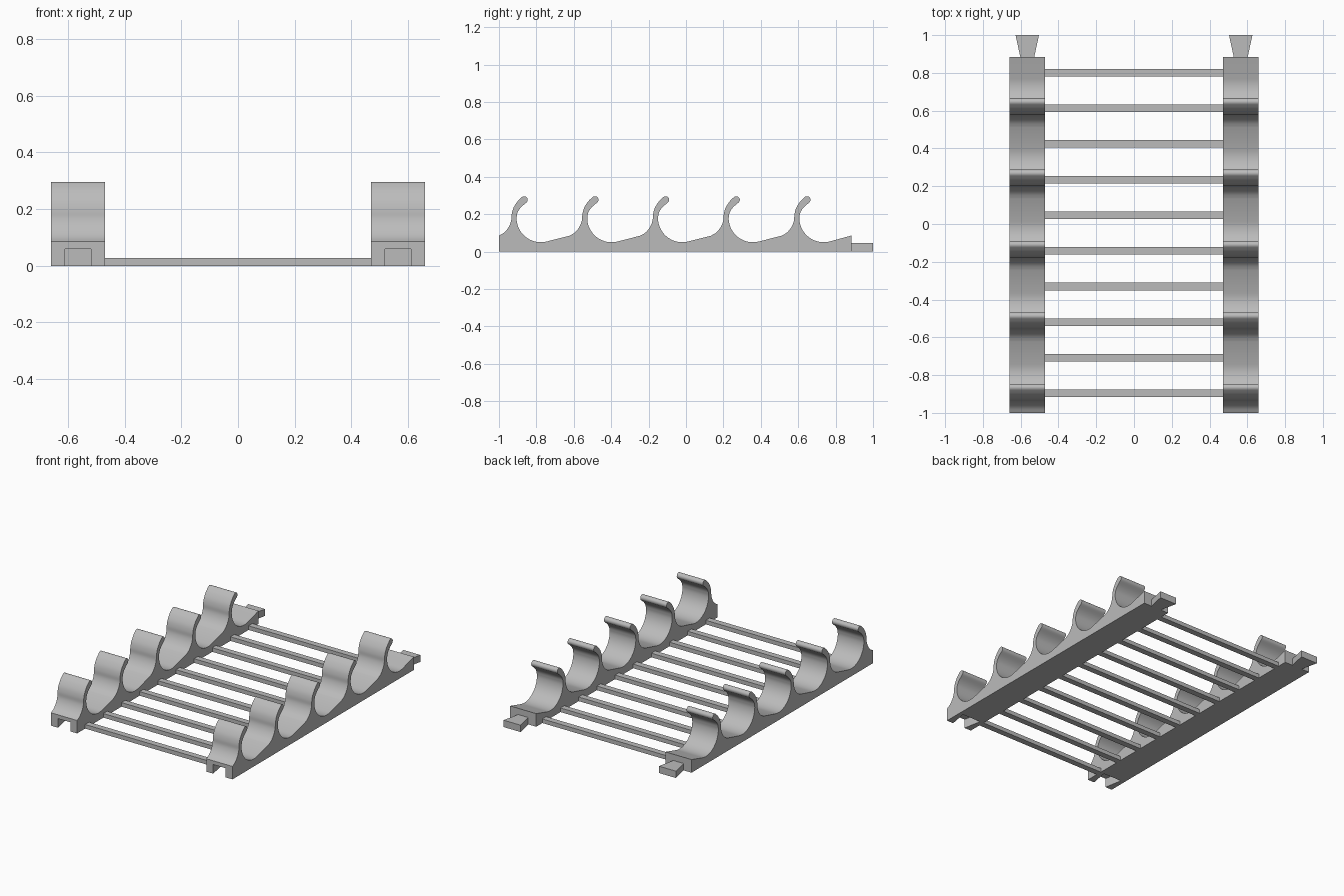
import bpy, bmesh, math
from mathutils import Vector

cube = bpy.data.objects.get("Cube")
if cube:
    bpy.data.objects.remove(cube, do_unlink=True)

PITCH, FIRST, HOOKS = 0.378, -0.776, 5
FRONT, BACK = -1.0, 0.885
RAIL_X, RAIL_W = 0.565, 0.19

grey = bpy.data.materials.new("plain_grey")
grey.use_nodes = True
colour = (0.5, 0.5, 0.5, 1)
grey.diffuse_color = colour
grey.node_tree.nodes["Principled BSDF"].inputs["Base Color"].default_value = colour


def prism(name, points, shift):
    """Extrude a closed 3D outline along shift."""
    bm = bmesh.new()
    face = bm.faces.new([bm.verts.new(p) for p in points])
    new = bmesh.ops.extrude_face_region(bm, geom=[face])["geom"]
    bmesh.ops.translate(bm, vec=shift, verts=[g for g in new if isinstance(g, bmesh.types.BMVert)])
    bmesh.ops.recalc_face_normals(bm, faces=bm.faces)
    mesh = bpy.data.meshes.new(name)
    bm.to_mesh(mesh)
    bm.free()
    mesh.materials.append(grey)
    obj = bpy.data.objects.new(name, mesh)
    bpy.context.collection.objects.link(obj)
    return obj


def spline(points, steps=4):
    """Smooth curve through the points."""
    p = [Vector(q) for q in points]
    p = [2 * p[0] - p[1]] + p + [2 * p[-1] - p[-2]]
    out = []
    for a, b, c, d in zip(p, p[1:], p[2:], p[3:]):
        for i in range(steps):
            t = i / steps
            out.append(0.5 * (2 * b + (c - a) * t + (2 * a - 5 * b + 4 * c - d) * t ** 2
                              + (3 * b - a - 3 * c + d) * t ** 3))
    return out + [p[-2]]


def arc(cy, cz, r, start, end, n):
    angles = [math.radians(start + (end - start) * i / n) for i in range(n + 1)]
    return [Vector((cy + r * math.cos(a), cz + r * math.sin(a))) for a in angles]


# One hook: outer back, rounded tip, inner curve and cradle
outer = spline([(-0.224, 0.085), (-0.195, 0.103), (-0.172, 0.132), (-0.159, 0.165),
                (-0.156, 0.2), (-0.146, 0.235), (-0.125, 0.268), (-0.103, 0.29)])
tip = arc(-0.089, 0.277, 0.019, 120, -45, 8)
inner = spline([tip[-1], (-0.106, 0.237), (-0.124, 0.21), (-0.13, 0.18)])
cradle = arc(0, 0.18, 0.13, 180, 285, 20)
hook = outer + tip + inner[1:-1] + cradle

profile = [(FRONT, 0)]
for k in range(HOOKS):
    profile += [(FIRST + k * PITCH + p.x, p.y) for p in hook]
profile += [(BACK, 0.086), (BACK, 0)]


def dovetail(name, x, y0, y1, half0, half1, z0, z1):
    outline = [(x - half0, y0, z0), (x + half0, y0, z0), (x + half1, y1, z0), (x - half1, y1, z0)]
    return prism(name, outline, (0, 0, z1 - z0))


for side, label in ((1, "left"), (-1, "right")):
    x = side * RAIL_X
    # Hooked rail with a socket cut in its front end
    rail = prism(label + "_hooked_rail", [(x - RAIL_W / 2, y, z) for y, z in profile], (RAIL_W, 0, 0))
    cutter = dovetail("socket_cutter", x, FRONT - 0.02, FRONT + 0.12, 0.042, 0.068, -0.05, 0.06)
    cutter.hide_render = True
    cut = rail.modifiers.new("socket", "BOOLEAN")
    cut.operation, cut.solver, cut.object = "DIFFERENCE", "EXACT", cutter
    bpy.ops.object.select_all(action="DESELECT")
    rail.select_set(True)
    bpy.context.view_layer.objects.active = rail
    bpy.ops.object.modifier_apply(modifier=cut.name)
    bpy.data.objects.remove(cutter, do_unlink=True)
    bpy.ops.object.shade_smooth_by_angle(angle=math.radians(30))
    # Joining tab at the back end
    dovetail(label + "_joining_tab", x, BACK, 1.0, 0.037, 0.062, 0, 0.045)

# Cross rungs between the rails
for i in range(10):
    y = -0.897 + i * 0.1887
    prism(f"cross_rung_{i + 1}", [(-0.471, y - 0.02, 0), (-0.471, y + 0.02, 0),
                                  (-0.471, y + 0.02, 0.027), (-0.471, y - 0.02, 0.027)], (0.942, 0, 0))
